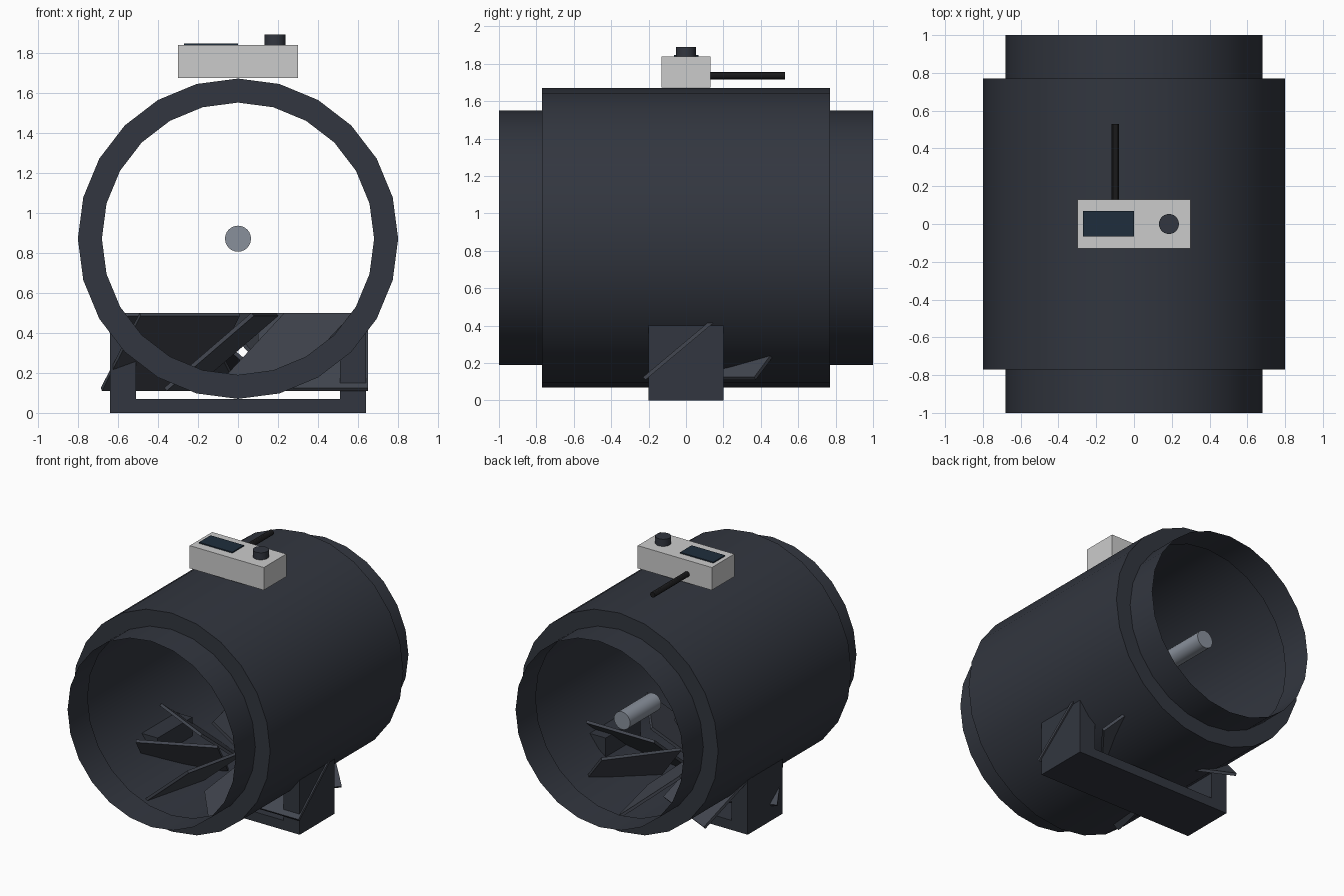
import bpy, bmesh, math
from mathutils import Matrix, Vector

if "Cube" in bpy.data.objects:
    bpy.data.objects.remove(bpy.data.objects["Cube"])

AXIS_Z = 0.87


def material(name, rgb):
    m = bpy.data.materials.new(name)
    m.diffuse_color = (*rgb, 1)
    m.use_nodes = True
    m.node_tree.nodes["Principled BSDF"].inputs["Base Color"].default_value = m.diffuse_color
    return m


dark = material("dark_slate", (0.032, 0.037, 0.050))
blade_mat = material("blade_slate", (0.055, 0.062, 0.080))
metal = material("steel", (0.25, 0.28, 0.33))
screen_mat = material("screen_blue", (0.013, 0.027, 0.045))
black = material("black_rubber", (0.01, 0.01, 0.011))
light = material("light_grey", (0.65, 0.65, 0.66))


def make(name, bm, mat, smooth=False):
    bmesh.ops.recalc_face_normals(bm, faces=bm.faces)
    me = bpy.data.meshes.new(name)
    bm.to_mesh(me)
    bm.free()
    me.materials.append(mat)
    ob = bpy.data.objects.new(name, me)
    bpy.context.collection.objects.link(ob)
    if smooth:
        bpy.ops.object.select_all(action='DESELECT')
        ob.select_set(True)
        bpy.context.view_layer.objects.active = ob
        bpy.ops.object.shade_smooth_by_angle(angle=math.radians(30))
    return ob


def box(name, lo, hi, mat):
    lo, hi = Vector(lo), Vector(hi)
    bm = bmesh.new()
    bmesh.ops.create_cube(bm, size=1, matrix=Matrix.Translation((lo + hi) / 2)
                          @ Matrix.Diagonal((*(hi - lo), 1)))
    return make(name, bm, mat)


def rod(name, start, end, radius, mat, sides=24):
    a, b = Vector(start), Vector(end)
    rot = (b - a).to_track_quat('Z', 'Y').to_matrix().to_4x4()
    bm = bmesh.new()
    bmesh.ops.create_cone(bm, cap_ends=True, segments=sides, radius1=radius, radius2=radius,
                          depth=(b - a).length, matrix=Matrix.Translation((a + b) / 2) @ rot)
    return make(name, bm, mat, True)


# Duct housing: stepped open shell turned around the y axis
profile = [(0.68, -1), (0.68, -0.77), (0.8, -0.77), (0.8, 0.77), (0.68, 0.77), (0.68, 1)]
SIDES = 24
bm = bmesh.new()
rings = []
for r, y in profile:
    rings.append([bm.verts.new((r * math.cos(2 * math.pi * i / SIDES), y,
                                AXIS_Z + r * math.sin(2 * math.pi * i / SIDES)))
                  for i in range(SIDES)])
for a, b in zip(rings, rings[1:]):
    for i in range(SIDES):
        j = (i + 1) % SIDES
        bm.faces.new((a[i], a[j], b[j], b[i]))
make("duct_housing", bm, dark, True)

# Seven pitched fan blades
for k in range(7):
    bm = bmesh.new()
    mat = (Matrix.Translation((0, 0, 0.305)) @ Matrix.Rotation(k * math.tau / 7, 4, 'Z')
           @ Matrix.Translation((0.375, 0, 0)) @ Matrix.Rotation(math.radians(40), 4, 'X')
           @ Matrix.Diagonal((0.55, 0.583, 0.02, 1)))
    bmesh.ops.create_cube(bm, size=1, matrix=mat)
    make(f"fan_blade_{k + 1}", bm, blade_mat)

# Motor shaft
rod("motor_shaft", (0, 0.38, AXIS_Z), (0, 0.74, AXIS_Z), 0.065, metal)

# Mounting bracket
box("bracket_base", (-0.64, -0.2, 0), (0.64, 0.2, 0.07), dark)
for side, x in (("left", -0.575), ("right", 0.575)):
    box(f"bracket_{side}", (x - 0.065, -0.2, 0), (x + 0.065, 0.2, 0.4), dark)

# Control box with screen, knob and cable
box("control_box", (-0.3, -0.13, 1.672), (0.3, 0.13, 1.838), light)
box("screen", (-0.27, -0.065, 1.83), (0, 0.068, 1.846), screen_mat)
rod("knob", (0.185, 0, 1.83), (0.185, 0, 1.89), 0.053, dark)
rod("cable", (-0.1, 0.12, 1.737), (-0.1, 0.53, 1.737), 0.02, black, 12)
